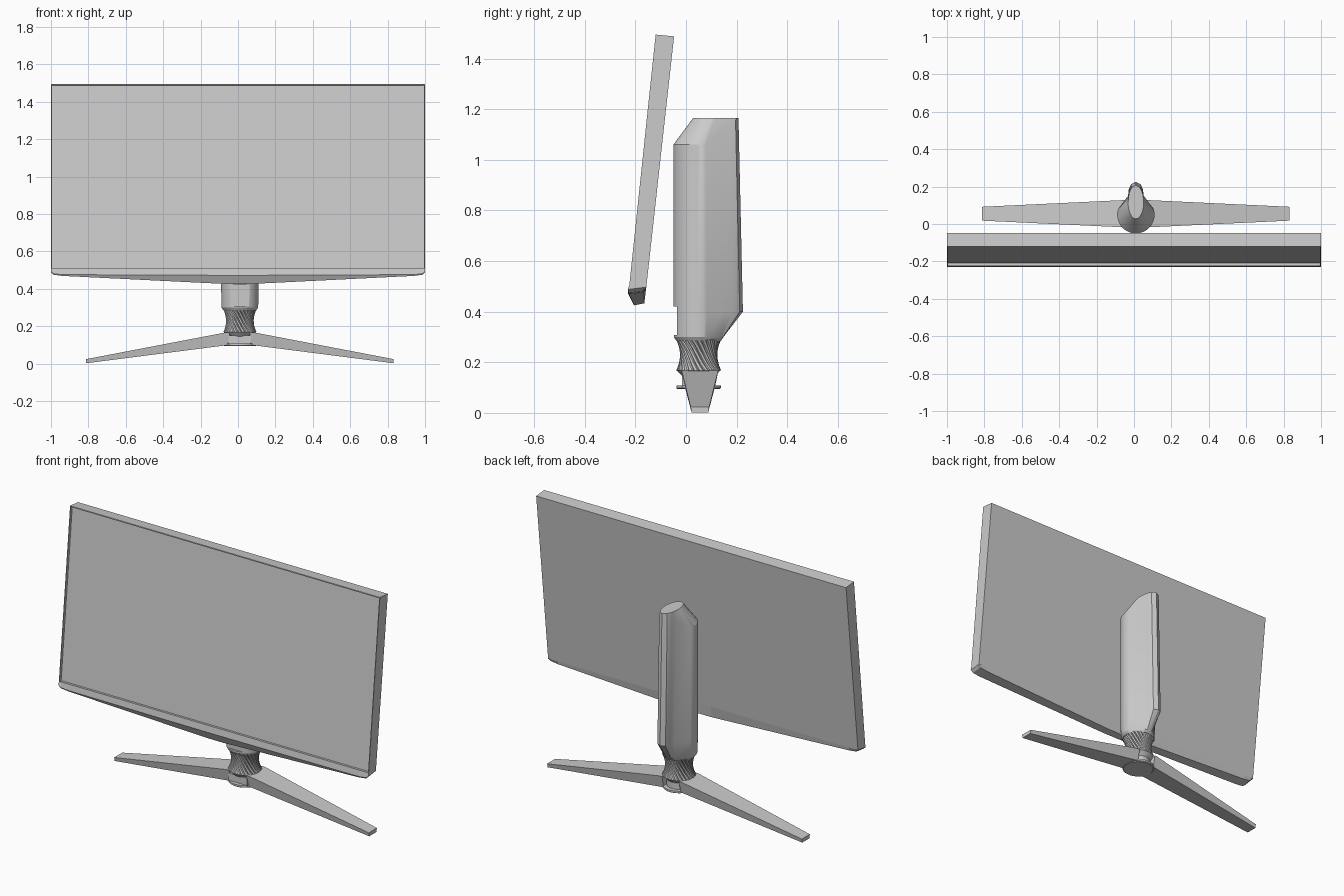
import bpy, bmesh, math

cube = bpy.data.objects.get("Cube")
if cube:
    bpy.data.objects.remove(cube, do_unlink=True)

GREY = (0.6, 0.6, 0.6, 1)
mat = bpy.data.materials.new("plain grey")
mat.use_nodes = True
mat.diffuse_color = GREY
mat.node_tree.nodes["Principled BSDF"].inputs["Base Color"].default_value = GREY

CX, CY = 0.01, 0.05   # stand axis


def finish(name, bm, smooth=None):
    bmesh.ops.recalc_face_normals(bm, faces=bm.faces)
    mesh = bpy.data.meshes.new(name)
    bm.to_mesh(mesh)
    bm.free()
    mesh.materials.append(mat)
    ob = bpy.data.objects.new(name, mesh)
    bpy.context.collection.objects.link(ob)
    if smooth:
        bpy.ops.object.select_all(action='DESELECT')
        ob.select_set(True)
        bpy.context.view_layer.objects.active = ob
        bpy.ops.object.shade_smooth_by_angle(angle=math.radians(smooth))
    return ob


def loft(rings):
    """Skin closed rings of equal length and cap both ends."""
    bm = bmesh.new()
    vs = [[bm.verts.new(p) for p in r] for r in rings]
    n = len(vs[0])
    for a, b in zip(vs, vs[1:]):
        for i in range(n):
            j = (i + 1) % n
            bm.faces.new((a[i], a[j], b[j], b[i]))
    bm.faces.new(vs[0])
    bm.faces.new(vs[-1])
    return bm


def box(x0, x1, y0, y1, z0, z1):
    return loft([[(x, y0, z0), (x, y1, z0), (x, y1, z1), (x, y0, z1)] for x in (x0, x1)])


# Tilted display with a chin that deepens toward the middle
half = [(1.0, 0.492, 0.488), (0.985, 0.481, 0.475), (0.94, 0.476, 0.469), (0.05, 0.472, 0.425)]
stations = [(-x, c, b) for x, c, b in half] + half[::-1]
rings = []
for x, crease, low in stations:
    rings.append([(x, -0.047, 1.488), (x, -0.12, 1.495), (x, -0.224, 0.505),
                  (x, -0.229, crease), (x, -0.229 + (crease - low) * 0.5, low),
                  (x, -0.165, low + 0.008), (x, -0.157, 0.497)])
bm = loft(rings)
bm.normal_update()
bmesh.ops.recalc_face_normals(bm, faces=bm.faces)
glass = [f for f in bm.faces if len(f.verts) == 4 and f.normal.y < -0.9
         and f.calc_center_median().z > 0.8]
bmesh.ops.inset_region(bm, faces=glass, thickness=0.006, depth=0)
bmesh.ops.inset_region(bm, faces=glass, thickness=0.0005, depth=-0.015)
finish("display", bm)

# Column: round front, tapering to a slim fin at the back
N = 16
right = [(0.1 * math.sin(a), CY - 0.1 * math.cos(a))
         for a in (math.radians(108) * i / N for i in range(N + 1))]
right += [(0.042, 0.15), (0.038, 0.185), (0.026, 0.212), (0, 0.225)]
section = right + [(-x, y) for x, y in right[-2:0:-1]]


def round_ring(r, z):
    pts = []
    for x, y in section:
        a = math.atan2(y - CY, x)
        pts.append((CX + r * math.cos(a), CY + r * math.sin(a), z))
    return pts


def body_ring(z, back):
    s = (back - CY) / 0.175
    return [(CX + x, CY + (y - CY) * (s if y > CY else 1), z) for x, y in section]


shoulder = [(CX + x, CY + (y - CY) * (0.9 if y > CY else 1),
             1.06 + 0.1 * min(1, max(0, (y - 0.08) / 0.14))) for x, y in section]
crown = []
for x, y in section:
    u = (y + 0.05) / 0.275
    w = 0.042 * math.sqrt(max(0, 1 - (2 * u - 1) ** 2))
    crown.append((CX + math.copysign(w, x), 0.028 + 0.179 * u, 1.165))
column = finish("column", loft([round_ring(0.088, 0.285), round_ring(0.098, 0.3),
                                body_ring(0.4, 0.225), shoulder, crown]), 30)

# Flat cut at the front foot of the column
cutter = finish("column_cutter", box(-0.1, 0.12, -0.1, -0.035, 0.308, 0.42))
cutter.hide_render = True
cutter.hide_viewport = True
cutter.display_type = 'WIRE'
cut = column.modifiers.new("front_flat", 'BOOLEAN')
cut.operation = 'DIFFERENCE'
cut.solver = 'EXACT'
cut.object = cutter

# Waisted neck with twisted ribs
RIBS, STEPS = 26, 10
rings = []
for k in range(STEPS + 1):
    t = k / STEPS
    r = 0.074 + 0.015 * (2 * t - 1) ** 2
    ring = []
    for i in range(RIBS * 4):
        a = 2 * math.pi * i / (RIBS * 4) - math.radians(50) * t
        rr = r - (0.006 if i % 4 == 0 else 0)
        ring.append((CX + rr * math.cos(a), CY + rr * math.sin(a), 0.168 + 0.122 * t))
    rings.append(ring)
finish("twisted_neck", loft(rings), 25)


# Round hub under the neck and its base disc
def turned(name, profile):
    return finish(name, loft([[(CX + r * math.cos(a), CY + r * math.sin(a), z)
                               for a in (math.tau * i / 40 for i in range(40))]
                              for r, z in profile]), 30)


turned("hub", [(0.065, 0.1), (0.065, 0.145), (0.088, 0.17)])
turned("base_disc", [(0.083, 0.094), (0.088, 0.098), (0.088, 0.108)])

# Spreading legs, thinner toward the tips
for side, name in ((1, "left_leg"), (-1, "right_leg")):
    def leg_ring(x, y0, y1, z0, z1, flare):
        x = CX + side * x
        return [(x, y0 + flare, z0), (x, y1 - flare, z0), (x, y1, z1), (x, y0, z1)]
    finish(name, loft([leg_ring(0.055, -0.018, 0.128, 0.1, 0.168, 0.014),
                       leg_ring(0.08, -0.017, 0.127, 0.097, 0.166, 0.014),
                       leg_ring(0.822, 0.018, 0.092, 0.002, 0.024, 0.004)]))

# Front bridge joining the legs
finish("leg_bridge", box(CX - 0.06, CX + 0.06, -0.015, 0.05, 0.1, 0.15))
